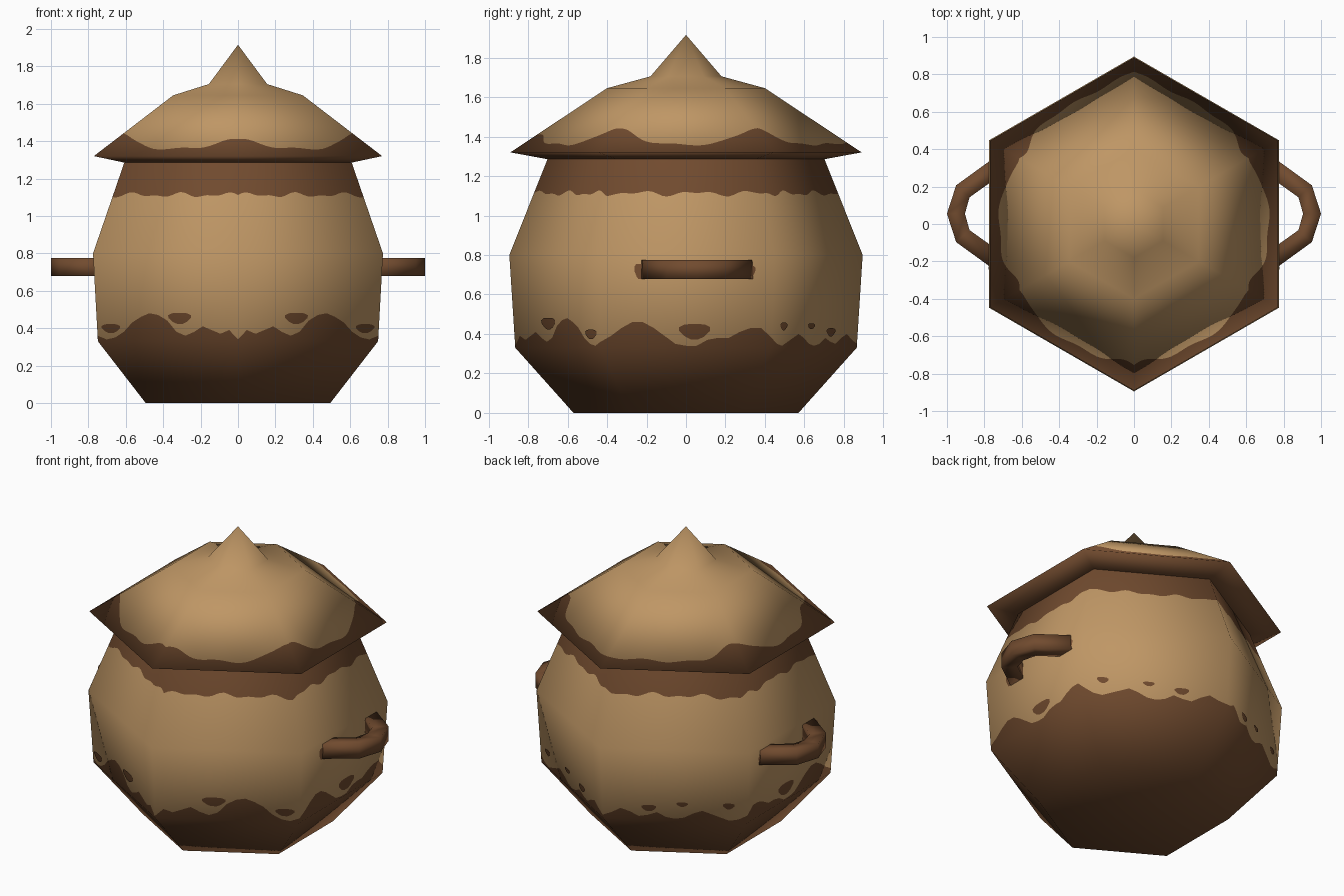
import bpy
from math import sin, cos, pi, radians
from mathutils import Vector

if "Cube" in bpy.data.objects:
    bpy.data.objects.remove(bpy.data.objects["Cube"])

SIDES, STEPS = 6, 32
APOTHEM = cos(pi / SIDES)


def material(name, colour):
    mat = bpy.data.materials.new(name)
    mat.use_nodes = True
    mat.diffuse_color = (*colour, 1)
    bsdf = next(n for n in mat.node_tree.nodes if n.type == 'BSDF_PRINCIPLED')
    bsdf.inputs["Base Color"].default_value = (*colour, 1)
    bsdf.inputs["Roughness"].default_value = 0.9
    return mat


BROWN, TAN = 0, 1
MATS = [material("dark_brown_clay", (0.165, 0.07, 0.028)),
        material("tan_clay", (0.52, 0.307, 0.13))]


def add_object(name, verts, faces, colours, normals=None):
    mesh = bpy.data.meshes.new(name)
    mesh.from_pydata(verts, [], faces)
    for mat in MATS:
        mesh.materials.append(mat)
    for poly, colour in zip(mesh.polygons, colours):
        poly.material_index = colour
    mesh.shade_smooth()
    if normals:
        mesh.normals_split_custom_set_from_vertices(normals)
    obj = bpy.data.objects.new(name, mesh)
    bpy.context.collection.objects.link(obj)


def mirrored(u):
    """Position round the pot, the same on both sides of x = 0."""
    return min(u, SIDES - u)


def spoke(u):
    """Point on the unit hexagon, u counted in sides from the front corner."""
    k = int(u)
    a, b = (Vector((sin(radians(60 * i)), -cos(radians(60 * i)), 0)) for i in (k, k + 1))
    return a.lerp(b, u - k)


def profile_normals(profile):
    """Averaged (radial, vertical) normal at each profile point."""
    segs = [Vector((q[1] - p[1], (p[0] - q[0]) * APOTHEM)).normalized()
            for p, q in zip(profile, profile[1:])]
    result = []
    for i, (r, z) in enumerate(profile):
        n = sum(segs[max(i - 1, 0):i + 1], Vector((0, 0))).normalized()
        result.append(Vector((n.x * APOTHEM if r else 0, n.y)))
    return result


def shell(name, profile, lines, blobs=()):
    """Six-sided shell; lines maps a profile segment to a wavy colour border."""
    slopes = profile_normals(profile)
    verts, normals, faces, colours = [], [], [], []

    def add_vertex(i, t, u, lift=0.0):
        """Vertex at fraction t of profile segment i."""
        (r0, z0), (r1, z1) = profile[i], profile[i + 1]
        d, n = spoke(u), slopes[i].lerp(slopes[i + 1], t)
        verts.append(d * (r0 + (r1 - r0) * t) + Vector((0, 0, z0 + (z1 - z0) * t))
                     + spoke(int(u) + 0.5).normalized() * lift)
        normals.append(Vector((d.x * n.x, d.y * n.x, n.y)).normalized())
        return len(verts) - 1

    def fraction(i, z):
        return (z - profile[i][1]) / (profile[i + 1][1] - profile[i][1])

    # Rows follow the profile, with extra rows along the colour borders
    count = SIDES * STEPS
    rows, colour = [], BROWN
    for i, (r, z) in enumerate(profile):
        seg, t = (i, 0) if i < len(profile) - 1 else (i - 1, 1)
        if r == 0:
            row = [add_vertex(seg, t, 0)] * count
        else:
            row = [add_vertex(seg, t, c / STEPS) for c in range(count)]
        rows.append((row, colour))
        if i in lines:
            colour = TAN if colour == BROWN else BROWN
            row = [add_vertex(i, fraction(i, lines[i](mirrored(c / STEPS))), c / STEPS)
                   for c in range(count)]
            rows.append((row, colour))

    # Collapsed rows give triangles
    for (low, shade), (high, _) in zip(rows, rows[1:]):
        for c in range(count):
            d = (c + 1) % count
            faces.append(list(dict.fromkeys((low[c], low[d], high[d], high[c]))))
            colours.append(shade)

    # Loose glaze spots as thin plates on both halves
    for seg, v, z, w, h in blobs:
        for u in (v, SIDES - v):
            spot = []
            for k in range(14):
                a = 2 * pi * k / 14
                size = 1 + 0.12 * sin(3 * a)
                spot.append(add_vertex(seg, fraction(seg, z + h * size * sin(a)),
                                       u + w * size * cos(a), 0.004))
            faces.append(spot)
            colours.append(BROWN)
    add_object(name, verts, faces, colours, normals)


# Heights of the lower glaze in hundredths, for the front, side and back faces
DRIPS = (
    (34, 39, 37, 39, 41, 38, 36, 38, 44, 47, 48, 46, 43, 38, 35, 34, 36),
    (36, 39, 43, 46, 46, 43, 39, 35, 34, 34, 37, 38, 38, 41, 43, 43, 38),
    (38, 35, 34, 36, 38, 40, 38, 35, 34, 35, 38, 36, 35, 38, 40, 37, 35),
)


def lower_glaze(v):
    side = min(int(v), 2)
    pos = (v - side) * 16
    i = min(int(pos), 15)
    t = pos - i
    t = t * t * (3 - 2 * t)
    row = DRIPS[side]
    return (row[i] + (row[i + 1] - row[i]) * t) / 100


def upper_glaze(v):
    return 1.112 + 0.009 * sin(17 * v) + 0.007 * sin(31 * v)


def lid_glaze(v):
    rise = (0.05, 0.08, 0.08, 0.008)[round(v)]
    return 1.36 + rise * abs(cos(pi * v)) ** 4 + 0.005 * sin(19 * v)


# Pot body, with spots of glaze on the shoulder of each handle
shell("pot_body",
      [(0, 0), (0.57, 0), (0.865, 0.33), (0.895, 0.8), (0.7, 1.29)],
      {2: lower_glaze, 3: upper_glaze},
      [(2, 0.41, 0.455, 0.08, 0.03), (2, 0.9, 0.4, 0.065, 0.025),
       (2, 1.55, 0.415, 0.09, 0.04), (2, 2.13, 0.44, 0.04, 0.02),
       (2, 2.45, 0.44, 0.04, 0.015), (2, 2.68, 0.41, 0.05, 0.022),
       (2, 1.236, 0.72, 0.03, 0.04), (2, 1.87, 0.72, 0.025, 0.03)])

# Lid with its pointed knob
shell("lid",
      [(0, 1.285), (0.7, 1.285), (0.89, 1.32), (0.4, 1.645), (0.18, 1.705), (0, 1.915)],
      {2: lid_glaze})


# Handles: a square bar bent along a short path, one on each side
def handle(name, side, half=0.048):
    path = [Vector((x * side, y, 0.727)) for x, y in
            ((0.72, 0.315), (0.915, 0.175), (0.952, 0.055), (0.915, -0.065), (0.72, -0.205))]
    verts, faces = [], []
    for i, p in enumerate(path):
        along = (path[min(i + 1, 4)] - path[max(i - 1, 0)]).normalized()
        across = along.cross(Vector((0, 0, side)))
        for a, b in ((-1, -1), (1, -1), (1, 1), (-1, 1)):
            verts.append(p + (across * a + Vector((0, 0, b))) * half)
    for i in range(0, len(verts) - 4, 4):
        for k in range(4):
            a, b = i + k, i + (k + 1) % 4
            quad = (a, b, b + 4, a + 4)
            faces.append(quad)
    faces += [(3, 2, 1, 0), tuple(range(len(verts) - 4, len(verts)))]
    # Keep the faces outward on the two mirrored copies
    if side < 0:
        faces = [f[::-1] for f in faces]
    faces = [f[::-1] for f in faces]
    add_object(name, verts, faces, [BROWN] * len(faces))


handle("left_handle", 1)
handle("right_handle", -1)
